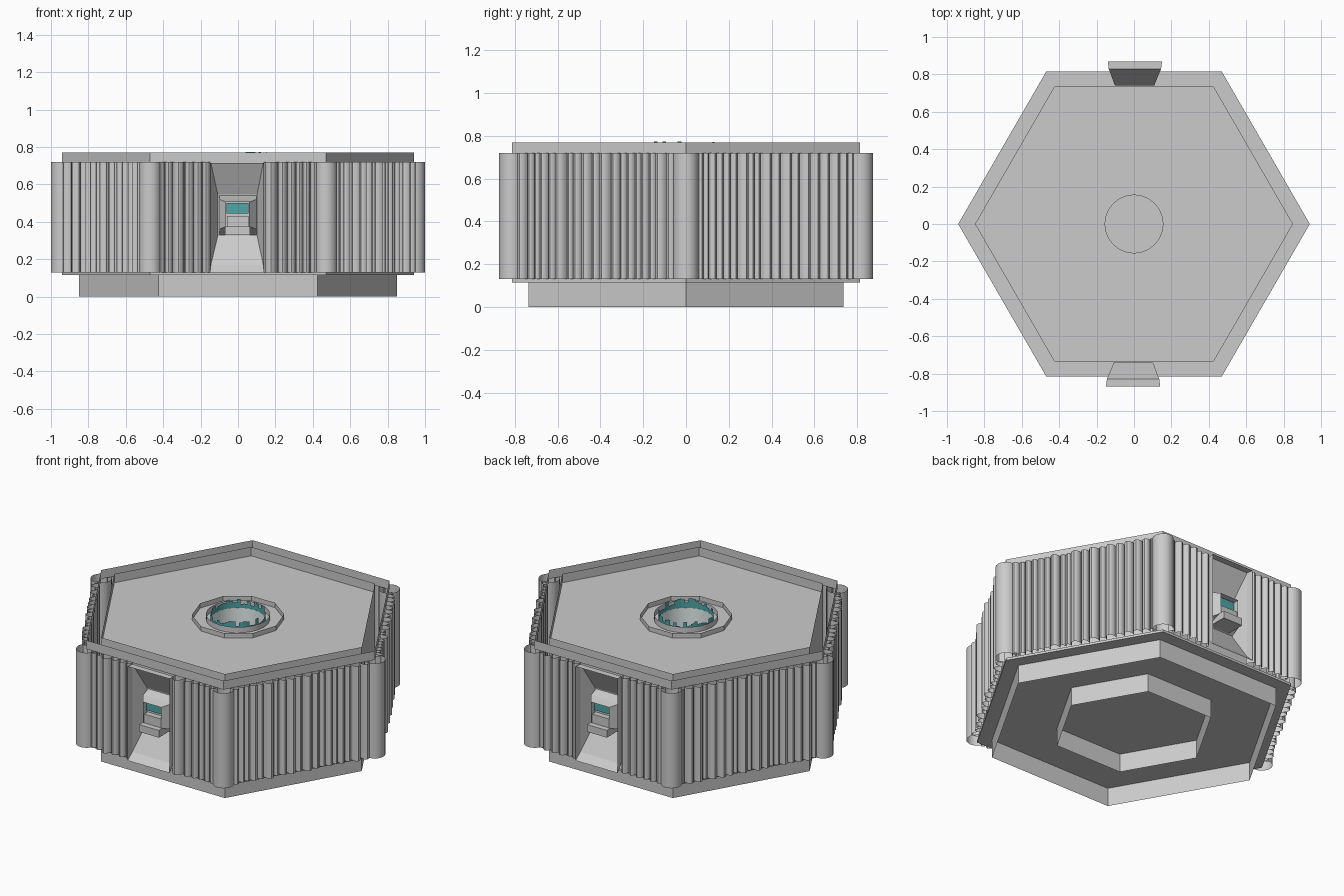
import bpy, bmesh, random
from math import cos, sin, pi, radians
from mathutils import Matrix, Vector

random.seed(4)
cube = bpy.data.objects.get("Cube")
if cube:
    bpy.data.objects.remove(cube)

R_OUT, R_IN = 0.94, 0.85
Z_SLAB, Z_RIB, Z_ROOF, Z_TOP = 0.115, 0.13, 0.715, 0.77


def material(name, colour):
    m = bpy.data.materials.new(name)
    m.use_nodes = True
    m.diffuse_color = colour
    m.node_tree.nodes["Principled BSDF"].inputs["Base Color"].default_value = colour
    return m


teal = material("teal", (0.08, 0.38, 0.38, 1))
pale = material("pale", (0.8, 0.88, 0.88, 1))


def finish(name, bm, mat=None, smooth=False):
    mesh = bpy.data.meshes.new(name)
    bm.to_mesh(mesh)
    bm.free()
    ob = bpy.data.objects.new(name, mesh)
    bpy.context.collection.objects.link(ob)
    if mat:
        mesh.materials.append(mat)
    if smooth:
        bpy.ops.object.select_all(action='DESELECT')
        ob.select_set(True)
        bpy.context.view_layer.objects.active = ob
        bpy.ops.object.shade_smooth_by_angle(angle=radians(40))
    return ob


def polygon(r, n, centre=(0, 0)):
    return [Vector((centre[0] + r * cos(2 * pi * i / n),
                    centre[1] + r * sin(2 * pi * i / n))) for i in range(n)]


def add_sheet(bm, path, z0, z1, closed=False):
    """Thin upright wall along a plan path."""
    low = [bm.verts.new((p[0], p[1], z0)) for p in path]
    high = [bm.verts.new((p[0], p[1], z1)) for p in path]
    for i in range(len(path) if closed else len(path) - 1):
        j = (i + 1) % len(path)
        bm.faces.new((low[i], low[j], high[j], high[i]))


def ring(name, r, n, z0, z1, mat=None, smooth=False):
    bm = bmesh.new()
    add_sheet(bm, polygon(r, n), z0, z1, True)
    return finish(name, bm, mat, smooth)


def plate(name, r, n, z, hole=0):
    bm = bmesh.new()
    for radius, sides in ((r, n), (hole, 24)):
        if radius:
            vs = [bm.verts.new((p.x, p.y, z)) for p in polygon(radius, sides)]
            for i, v in enumerate(vs):
                bm.edges.new((v, vs[(i + 1) % sides]))
    bmesh.ops.triangle_fill(bm, edges=bm.edges[:], use_beauty=True, normal=(0, 0, 1))
    return finish(name, bm)


# Hexagonal shell, slab, foot walls and roof
ring("foot_wall", R_IN, 6, 0, Z_SLAB)
ring("inner_foot_wall", 0.46, 6, 0, Z_SLAB)
plate("bottom_slab", R_OUT, 6, Z_SLAB)
ring("inner_wall", R_IN, 6, Z_SLAB, Z_TOP)
ring("lower_lip", R_OUT, 6, Z_SLAB, Z_RIB)
ring("upper_lip", R_OUT, 6, Z_ROOF, Z_TOP)
plate("roof", R_IN, 6, Z_ROOF, 0.155)

# Central shaft with its collars
ring("outer_collar", 0.26, 10, Z_ROOF, 0.745)
ring("inner_collar", 0.18, 24, Z_ROOF, 0.75, smooth=True)
ring("shaft_wall", 0.155, 24, 0.55, Z_ROOF, pale, True)
plate("shaft_floor", 0.155, 24, 0.55)

# Jagged crown standing round the shaft
bm = bmesh.new()
crown = polygon(0.155, 48)
for i, p in enumerate(crown):
    add_sheet(bm, (p, crown[(i + 1) % len(crown)]),
              random.uniform(0.68, 0.71), random.uniform(0.735, 0.775))
finish("jagged_crown", bm, teal)


# Ribbed cladding
def rib_path(s0, s1):
    """Row of outward half rounds of uneven width, as (along, outward)."""
    widths = [random.uniform(0.032, 0.062) for _ in range(round((s1 - s0) / 0.046))]
    scale = (s1 - s0) / sum(widths)
    path, s = [(s0, 0)], s0
    for w in widths:
        w *= scale
        for k in range(1, 7):
            a = pi * k / 6
            path.append((s + w / 2 * (1 - cos(a)), 0.85 * w * sin(a)))
        s += w
    return path


apothem = R_OUT * cos(pi / 6)
for k in range(6):
    turn = Matrix.Rotation(pi * k / 3, 2)
    spans = ((-0.43, -0.15), (0.14, 0.43)) if k % 3 == 0 else ((-0.43, 0.43),)
    bm = bmesh.new()
    for s0, s1 in spans:
        add_sheet(bm, [turn @ Vector((s, -apothem - d)) for s, d in rib_path(s0, s1)],
                  Z_RIB, 0.72)
    finish(f"ribbed_cladding_{k + 1}", bm, smooth=True)

for k, corner in enumerate(polygon(R_OUT, 6)):
    bm = bmesh.new()
    add_sheet(bm, polygon(0.06, 20, corner), Z_RIB, 0.72, True)
    finish(f"corner_column_{k + 1}", bm, smooth=True)


# Doorways, front and back
def rect(x0, x1, z0, z1, y):
    return [(x0, y, z0), (x1, y, z0), (x1, y, z1), (x0, y, z1)]


def loft(name, loops, spin, mat=None, cap_end=False, cap_start=False):
    bm = bmesh.new()
    rows = [[bm.verts.new(p) for p in loop] for loop in loops]
    for a, b in zip(rows, rows[1:]):
        for i in range(4):
            j = (i + 1) % 4
            bm.faces.new((a[i], a[j], b[j], b[i]))
    if cap_start:
        bm.faces.new(rows[0][::-1])
    if cap_end:
        bm.faces.new(rows[-1])
    bmesh.ops.rotate(bm, verts=bm.verts, matrix=Matrix.Rotation(spin, 3, 'Z'))
    return finish(name, bm, mat)


for side, spin in (("front", 0), ("back", pi)):
    loft(side + "_door_funnel", [rect(-0.15, 0.14, Z_RIB, Z_ROOF, -0.87),
                                 rect(-0.145, 0.135, 0.17, Z_ROOF, -0.83),
                                 rect(-0.108, 0.102, 0.325, 0.545, -0.74)],
         spin, cap_end=True)
    loft(side + "_hood", [rect(-0.1, 0.1, 0.33, 0.54, -0.74),
                          rect(-0.1, 0.1, 0.36, 0.52, -0.79),
                          rect(-0.065, 0.06, 0.375, 0.505, -0.84),
                          rect(-0.065, 0.06, 0.375, 0.505, -0.8)],
         spin, cap_end=True)
    loft(side + "_step", [rect(-0.07, 0.065, 0.33, 0.375, -0.87),
                          rect(-0.07, 0.065, 0.33, 0.375, -0.75)],
         spin, cap_start=True)
    loft(side + "_sill", [rect(-0.06, 0.055, 0.375, 0.43, -0.835),
                          rect(-0.06, 0.055, 0.375, 0.43, -0.8)],
         spin, cap_start=True)
    loft(side + "_window", [rect(-0.062, 0.057, 0.445, 0.5, -0.81),
                            rect(-0.062, 0.057, 0.445, 0.5, -0.8)],
         spin, teal, cap_start=True)
